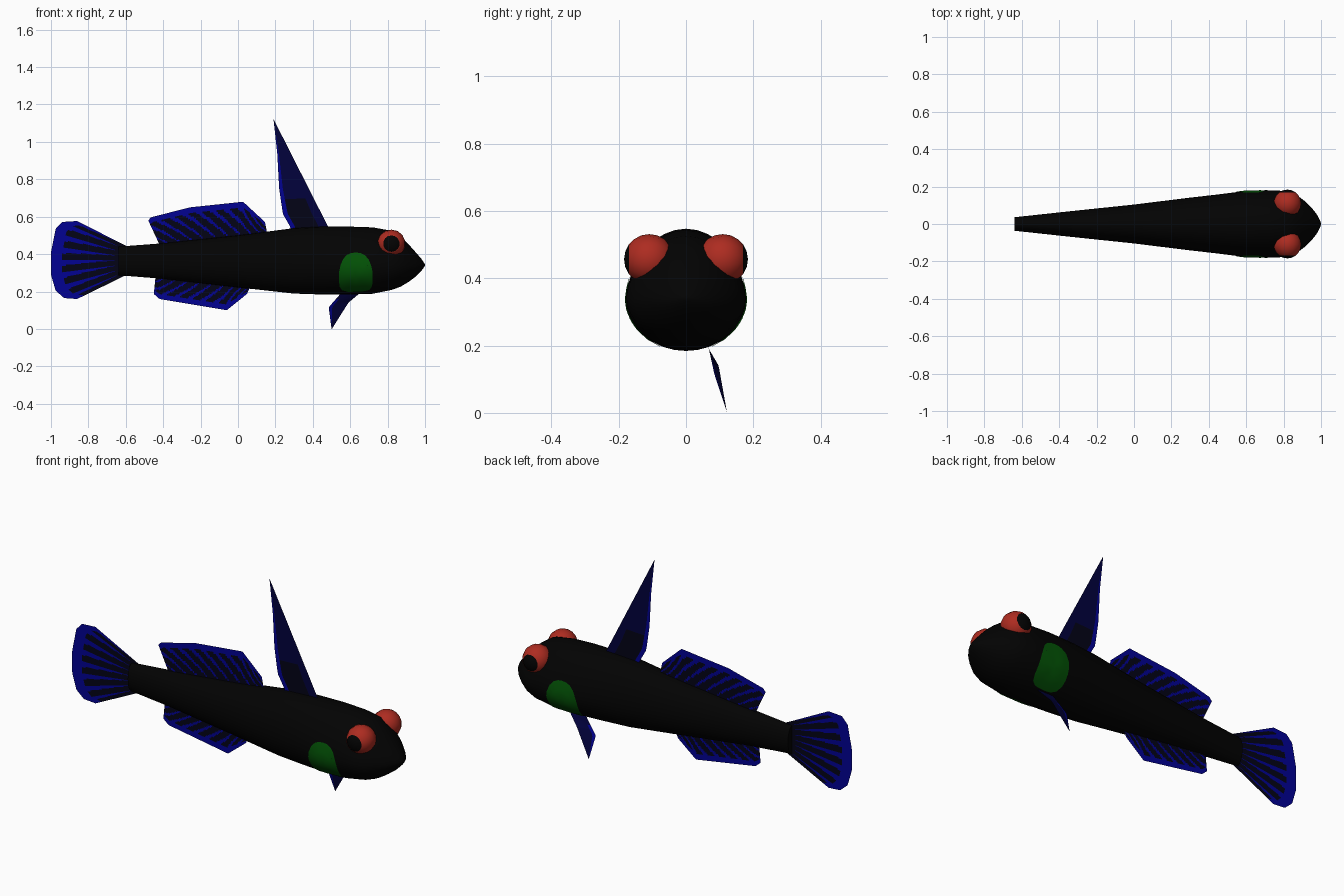
import bpy, bmesh, math
from mathutils import Vector, Matrix

if "Cube" in bpy.data.objects:
    bpy.data.objects.remove(bpy.data.objects["Cube"])


def mat(name, rgb):
    m = bpy.data.materials.new(name)
    m.diffuse_color = (*rgb, 1)
    m.use_nodes = True
    m.node_tree.nodes["Principled BSDF"].inputs["Base Color"].default_value = m.diffuse_color
    return m


BLACK = mat("body black", (0.0008, 0.0008, 0.0008))
RED = mat("eye red", (0.42, 0.025, 0.015))
GREEN = mat("gill green", (0.001, 0.09, 0.002))
BLUE = mat("fin blue", (0.0005, 0.0005, 0.29))
NAVY = mat("fin navy", (0.0005, 0.0005, 0.045))
DARK = mat("fin dark", (0.001, 0.001, 0.008))


def finish(name, bm, mats, smooth=True):
    me = bpy.data.meshes.new(name)
    for f in bm.faces:
        f.smooth = smooth
    bm.to_mesh(me)
    bm.free()
    for m in mats:
        me.materials.append(m)
    ob = bpy.data.objects.new(name, me)
    bpy.context.collection.objects.link(ob)
    return ob


# Body stations: x, top z, bottom z, half width
ST = [(-0.64, .44, .287, .036), (-0.4, .458, .268, .062), (0, .50, .222, .104),
      (.3, .539, .189, .141), (.45, .547, .184, .158), (.6, .547, .184, .177),
      (.72, .543, .188, .179), (.82, .525, .208, .177), (.87, .49, .226, .155),
      (.91, .455, .25, .125), (.95, .41, .28, .087), (.98, .375, .31, .048),
      (.997, .35, .333, .014)]


def body_point(x, a, k=1.0):
    """Point on the body skin at station x and angle a (0 = +y side); widest below mid height."""
    for p, q in zip(ST, ST[1:]):
        if x <= q[0]:
            break
    t = (x - p[0]) / (q[0] - p[0])
    top, bot, hw = (p[i] + (q[i] - p[i]) * t for i in (1, 2, 3))
    low = .5 - .07 * min(1, max(0, (x + .2) / .8))
    c, s = bot + low * (top - bot), math.sin(a)
    pinch = 1 - .12 * max(0, s) * min(1, max(0, (x - .5) / .25))
    return Vector((x, k * hw * math.cos(a) * pinch,
                   c + k * s * ((top - c) if s > 0 else (c - bot))))


# Body: rings skinned from tail to nose
bm = bmesh.new()
N = 32
rings = [[bm.verts.new(body_point(s[0], 2 * math.pi * i / N)) for i in range(N)] for s in ST]
for r, s in zip(rings, rings[1:]):
    for i in range(N):
        j = (i + 1) % N
        bm.faces.new((r[i], r[j], s[j], s[i]))
bm.faces.new(rings[0])
nose = bm.verts.new((1.0, 0, .342))
for i in range(N):
    bm.faces.new((rings[-1][i], rings[-1][(i + 1) % N], nose))
bmesh.ops.recalc_face_normals(bm, faces=bm.faces)
body = finish("body", bm, [BLACK])
body.data.polygons[(len(ST) - 1) * N].use_smooth = False

for side, label in ((-1, "near"), (1, "far")):
    # Gill patch: rounded plate following the body skin
    bm = bmesh.new()

    def skin(dx, da):
        p = body_point(.63 + .09 * dx, math.radians(-23 + 42 * da), 1.016)
        p.y *= side
        return bm.verts.new(p)

    M = 24
    mid = skin(0, 0)
    loops = []
    for s in (.33, .67, 1):
        loop = []
        for i in range(M):
            c, d = math.cos(2 * math.pi * i / M), math.sin(2 * math.pi * i / M)
            e = 2.5 if d > 0 else 3.5
            k = s / (abs(c) ** e + abs(d) ** e) ** (1 / e)
            loop.append(skin(c * k, d * k))
        loops.append(loop)
    for i in range(M):
        j = (i + 1) % M
        bm.faces.new((mid, loops[0][i], loops[0][j]))
        for a, b in zip(loops, loops[1:]):
            bm.faces.new((a[i], b[i], b[j], a[j]))
    bm.normal_update()
    if sum(f.normal.y for f in bm.faces) * side < 0:
        bmesh.ops.reverse_faces(bm, faces=bm.faces[:])
    finish("gill_patch_" + label, bm, [GREEN])

    # Eye: sphere with its pole pointing sideways, outer cap is the pupil
    bm = bmesh.new()
    bmesh.ops.create_uvsphere(bm, u_segments=14, v_segments=10, radius=.075,
                              matrix=Matrix.Rotation(math.pi / 2, 4, 'X'))
    for f in bm.faces:
        f.material_index = int(f.calc_center_median().normalized().y * side > math.cos(math.radians(36)))
    bmesh.ops.translate(bm, verts=bm.verts, vec=(.82, side * .109, .456))
    finish("eye_" + label, bm, [RED, BLACK])


def along(pts, t):
    """Point at fraction t of a polyline's length."""
    pts = [Vector(p if len(p) == 3 else (p[0], 0, p[1])) for p in pts]
    left = t * sum((b - a).length for a, b in zip(pts, pts[1:]))
    for a, b in zip(pts, pts[1:]):
        d = (b - a).length
        if left <= d:
            return a.lerp(b, left / d)
        left -= d
    return pts[-1]


def fin(name, base, tip, rule, nu=80, nv=20):
    """Thin sheet lofted from base line to tip line; rule(u, v) picks the colour."""
    bm = bmesh.new()
    g = []
    for i in range(nu + 1):
        a, b = along(base, i / nu), along(tip, i / nu)
        g.append([bm.verts.new(a.lerp(b, j / nv)) for j in range(nv + 1)])
    for i in range(nu):
        for j in range(nv):
            f = bm.faces.new((g[i][j], g[i + 1][j], g[i + 1][j + 1], g[i][j + 1]))
            f.material_index = rule((i + .5) / nu, (j + .5) / nv)
    finish(name, bm, [DARK, NAVY, BLUE], False)


def rays(count, slant, edge, low, gain):
    """Blue rim, with blue rays that widen outward on a dark base."""
    def rule(u, v):
        if v > edge:
            return 2
        p = (u * count + v * slant) % 1
        return 2 if v > .15 and p < low + gain * v else 0
    return rule


# Tail fin
fin("tail_fin", [(-.6, .445), (-.6, .287)],
    [(-.86, .577), (-.94, .572), (-.975, .535), (-1, .41), (-1, .29),
     (-.975, .205), (-.93, .165), (-.86, .16)], rays(8, 0, .87, .03, .52))

# Rear dorsal fin and anal fin
fin("rear_dorsal_fin", [(-.41, .43), (.16, .49)],
    [(-.48, .58), (-.465, .597), (-.257, .65), (.027, .68), (.144, .572)], rays(9, 3, .83, .1, .4))
fin("anal_fin", [(-.44, .29), (.07, .24)],
    [(-.45, .187), (-.42, .16), (-.06, .10), (.048, .187), (.06, .214)], rays(8, 3, .82, .1, .4))

# Tall front dorsal fin: trailing edge to leading edge
fin("front_dorsal_fin", [(.285, .52), (.28, .545), (.24, .615), (.22, .75), (.21, .936), (.19, 1.12)],
    [(.495, .52), (.48, .55), (.191, 1.12)],
    lambda u, v: 2 if v < .13 else (1 if u > .3 or v > .75 else 0), 30, 16)

# Single pelvic fin: trailing edge to leading edge
fin("pelvic_fin", [(.57, .055, .215), (.55, .068, .19), (.485, .084, .116), (.5, .122, .001)],
    [(.67, .055, .215), (.65, .068, .19), (.59, .097, .14), (.502, .122, 0)],
    lambda u, v: 2 if v < .2 and u > .3 else 1, 20, 10)
